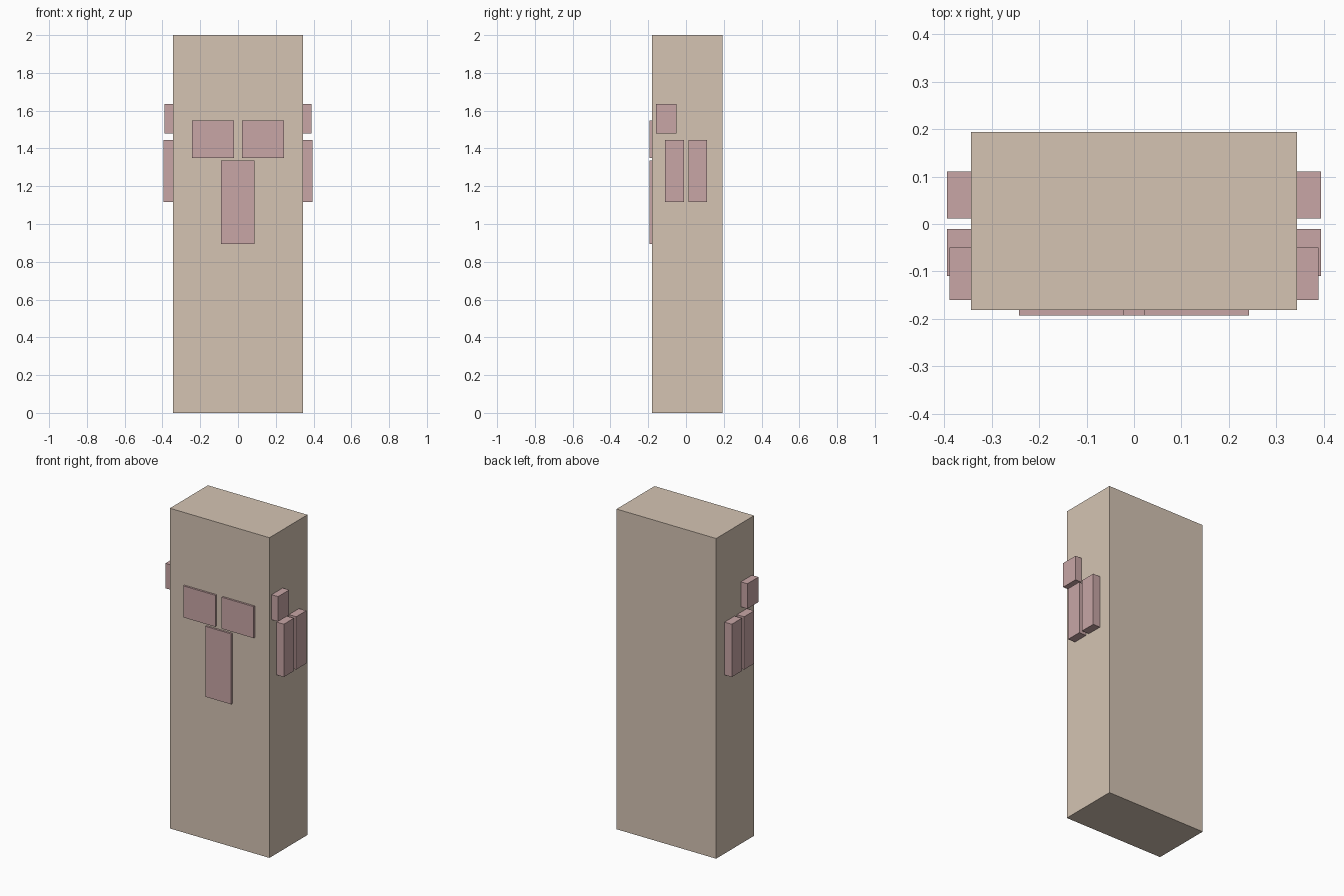
import bpy

if "Cube" in bpy.data.objects:
    bpy.data.objects.remove(bpy.data.objects["Cube"])


def material(name, color):
    m = bpy.data.materials.new(name)
    m.diffuse_color = color
    m.use_nodes = True
    m.node_tree.nodes["Principled BSDF"].inputs["Base Color"].default_value = m.diffuse_color
    return m


tan = material("tan", (0.66, 0.55, 0.45, 1))
pink = material("pink", (0.58, 0.38, 0.38, 1))


def box(name, x, y, z, mat):
    """Axis-aligned box from (min, max) ranges."""
    rng = (x, y, z)
    bpy.ops.mesh.primitive_cube_add(size=1, location=[(a + b) / 2 for a, b in rng])
    o = bpy.context.object
    o.name = name
    o.scale = [b - a for a, b in rng]
    bpy.ops.object.transform_apply(location=False, rotation=False, scale=True)
    o.data.materials.append(mat)
    return o


# Main block and central front plate
box("body", (-0.344, 0.344), (-0.181, 0.194), (0, 2), tan)
box("belly_plate", (-0.09, 0.088), (-0.193, -0.175), (0.895, 1.335), pink)

# Paired plates on the front and sides
pairs = [
    ("chest_plate", (0.022, 0.243), (-0.193, -0.175), (1.35, 1.547)),
    ("shoulder_plate", (0.335, 0.389), (-0.16, -0.05), (1.48, 1.636)),
    ("front_arm_plate", (0.335, 0.394), (-0.11, -0.011), (1.116, 1.446)),
    ("rear_arm_plate", (0.335, 0.394), (0.012, 0.111), (1.116, 1.446)),
]
for name, x, y, z in pairs:
    box(name + "_right", x, y, z, pink)
    box(name + "_left", (-x[1], -x[0]), y, z, pink)
